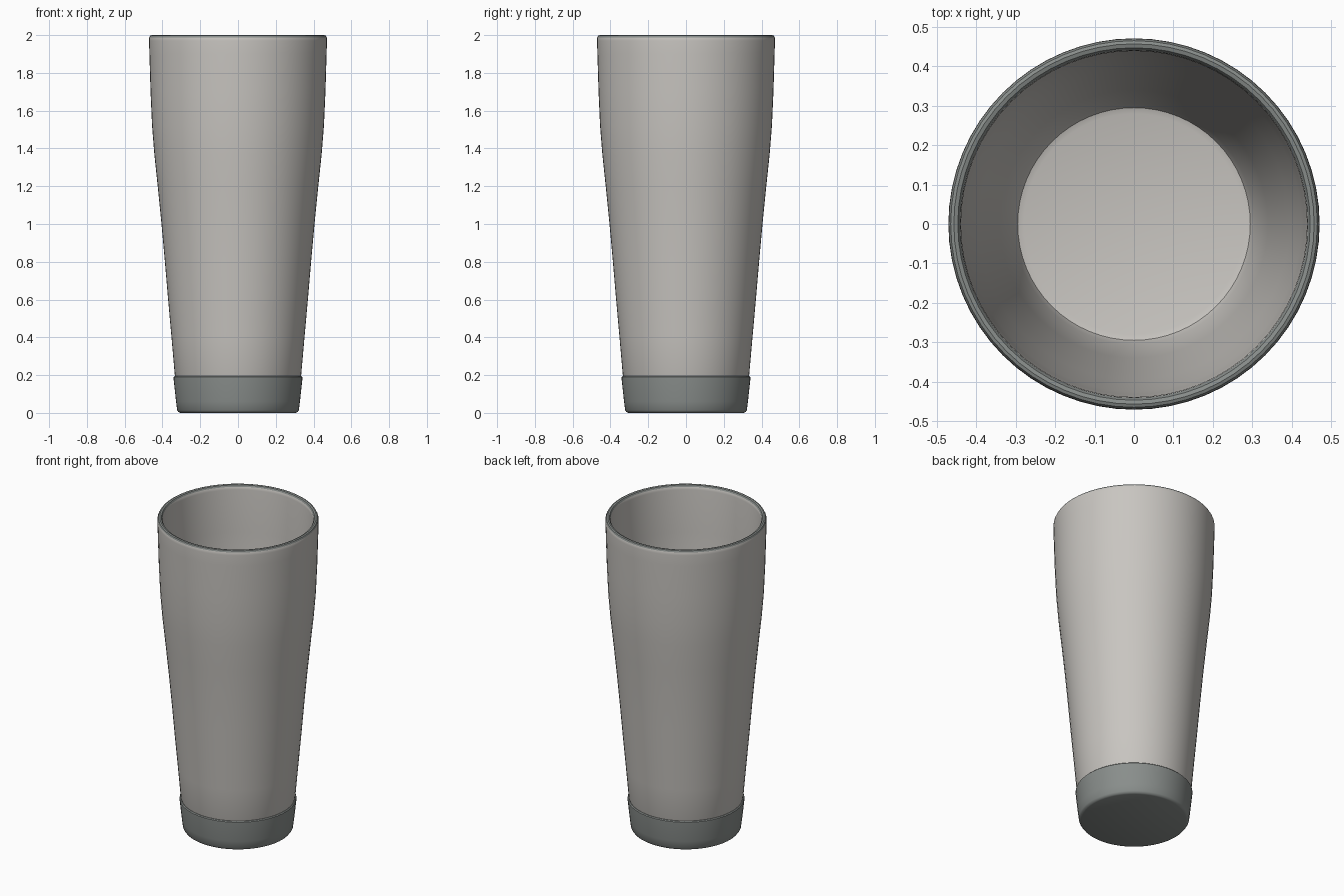
import bpy, bmesh, math

if "Cube" in bpy.data.objects:
    bpy.data.objects.remove(bpy.data.objects["Cube"])

SEGMENTS = 64


def make_material(name, rgb):
    mat = bpy.data.materials.new(name)
    mat.diffuse_color = (*rgb, 1.0)
    mat.use_nodes = True
    mat.node_tree.nodes["Principled BSDF"].inputs["Base Color"].default_value = mat.diffuse_color
    return mat


def lathe(name, profile, mat):
    """Spin (radius, z) points, listed bottom to top on the outside, around z."""
    bm = bmesh.new()
    rings = []
    for r, z in profile:
        if r == 0:
            rings.append([bm.verts.new((0, 0, z))])
        else:
            rings.append([bm.verts.new((r * math.cos(a), r * math.sin(a), z))
                          for a in (2 * math.pi * i / SEGMENTS for i in range(SEGMENTS))])
    for low, high in zip(rings, rings[1:]):
        for i in range(SEGMENTS):
            j = (i + 1) % SEGMENTS
            if len(low) == 1:
                bm.faces.new((low[0], high[j], high[i]))
            elif len(high) == 1:
                bm.faces.new((low[i], low[j], high[0]))
            else:
                bm.faces.new((low[i], low[j], high[j], high[i]))
    mesh = bpy.data.meshes.new(name)
    bm.to_mesh(mesh)
    bm.free()
    mesh.materials.append(mat)
    obj = bpy.data.objects.new(name, mesh)
    bpy.context.collection.objects.link(obj)
    bpy.ops.object.select_all(action='DESELECT')
    obj.select_set(True)
    bpy.context.view_layer.objects.active = obj
    bpy.ops.object.shade_smooth_by_angle(angle=math.radians(35))
    return obj


steel = make_material("light_warm_grey", (0.58, 0.56, 0.53))
rubber = make_material("dark_grey", (0.25, 0.27, 0.26))

# Cup wall: outside up to the rim, then down the inside to the floor
cup = lathe("cup_body", [
    (0, 0.17), (0.325, 0.17), (0.335, 0.205), (0.352, 0.4), (0.370, 0.6), (0.387, 0.8),
    (0.405, 1.0), (0.425, 1.2), (0.443, 1.37), (0.455, 1.52), (0.463, 1.7), (0.469, 1.9),
    (0.471, 1.97), (0.470, 1.988), (0.465, 1.997), (0.457, 2.0), (0.447, 1.997),
    (0.441, 1.988), (0.439, 1.97), (0.433, 1.7), (0.425, 1.52), (0.395, 1.2),
    (0.375, 1.0), (0.340, 0.6), (0.305, 0.25), (0.295, 0.225), (0.28, 0.22), (0, 0.22)], steel)

# Rim band in the darker colour
cup.data.materials.append(rubber)
for f in cup.data.polygons:
    if f.center.z > 1.985:
        f.material_index = 1

# Base sleeve with a rounded foot and a small groove under the cup wall
lathe("base_sleeve", [
    (0, 0.0), (0.305, 0.0), (0.315, 0.004), (0.322, 0.014), (0.328, 0.06), (0.341, 0.18),
    (0.341, 0.19), (0.336, 0.195), (0.325, 0.195)], rubber)
